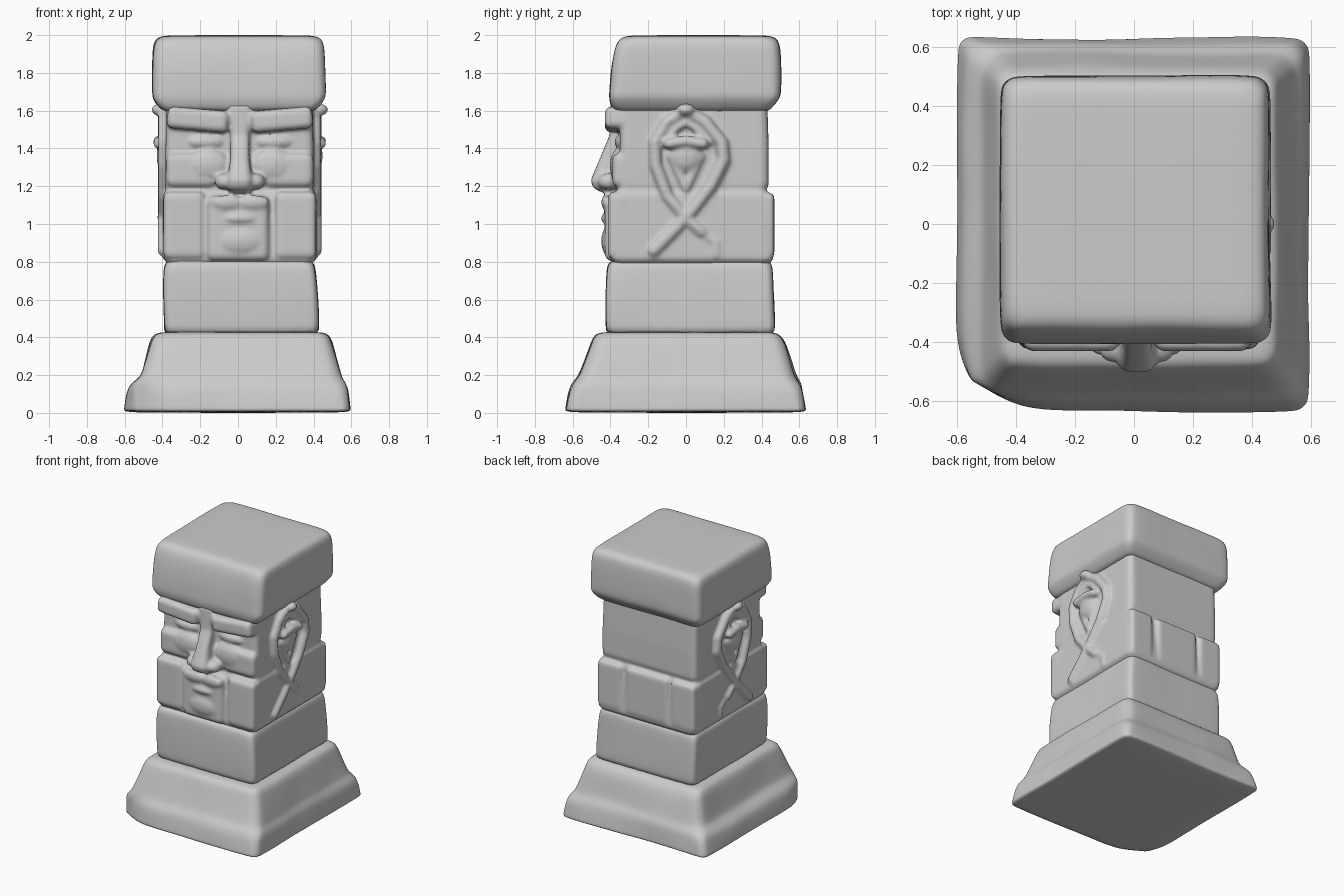
import bpy, bmesh, math
from mathutils import Vector, Matrix, noise


def ring_points(z, x0, x1, y0, y1, r, side=7, arc=4):
    """Rounded rectangle at height z with evenly divided sides."""
    corners = [(x1 - r, y0 + r, -90), (x1 - r, y1 - r, 0), (x0 + r, y1 - r, 90), (x0 + r, y0 + r, 180)]
    pts = []
    for i, (cx, cy, a0) in enumerate(corners):
        for k in range(arc):
            a = math.radians(a0 + 90 * k / (arc - 1))
            pts.append(Vector((cx + r * math.cos(a), cy + r * math.sin(a), z)))
        nx, ny, a1 = corners[(i + 1) % 4]
        a = math.radians(a1)
        end = Vector((nx + r * math.cos(a), ny + r * math.sin(a), z))
        start = pts[-1]
        pts += [start.lerp(end, k / side) for k in range(1, side)]
    return pts


def loft(bm, rings):
    """Closed stack of rounded rectangles (z, x0, x1, y0, y1, r)."""
    loops = [[bm.verts.new(p) for p in ring_points(*r)] for r in rings]
    n = len(loops[0])
    for a, b in zip(loops, loops[1:]):
        for i in range(n):
            j = (i + 1) % n
            bm.faces.new((a[i], a[j], b[j], b[i]))
    bm.faces.new(loops[0][::-1])
    bm.faces.new(loops[-1])


def block(bm, x0, x1, y0, y1, z0, z1, bevel=0.025, tilt=0):
    """Bevelled stone block, optionally tilted about the y axis."""
    m = (Matrix.Translation(((x0 + x1) / 2, (y0 + y1) / 2, (z0 + z1) / 2))
         @ Matrix.Rotation(math.radians(tilt), 4, 'Y')
         @ Matrix.Diagonal((x1 - x0, y1 - y0, z1 - z0, 1)))
    verts = bmesh.ops.create_cube(bm, size=1, matrix=m)['verts']
    edges = list({e for v in verts for e in v.link_edges})
    bmesh.ops.bevel(bm, geom=edges, offset=bevel, segments=3, profile=0.5, affect='EDGES')


def blob(bm, c, s):
    bmesh.ops.create_icosphere(bm, subdivisions=2, radius=1,
                               matrix=Matrix.Translation(c) @ Matrix.Diagonal((*s, 1)))


def ridge(bm, x, pts, r):
    """Chain of overlapping beads along (y, z) points on a side face."""
    for (ya, za), (yb, zb) in zip(pts, pts[1:]):
        n = max(2, int(math.hypot(yb - ya, zb - za) / 0.015))
        for k in range(n + 1):
            t = k / n
            blob(bm, (x, ya + (yb - ya) * t, za + (zb - za) * t), (r * 1.1, r, r))


def finish(bm, name):
    me = bpy.data.meshes.new(name)
    bmesh.ops.recalc_face_normals(bm, faces=bm.faces)
    for f in bm.faces:
        f.smooth = True
    bm.to_mesh(me)
    bm.free()
    ob = bpy.data.objects.new(name, me)
    bpy.context.collection.objects.link(ob)
    return ob


def worn_stone(name, rings, wear=0.008, chip=None):
    """Lofted stone with slightly uneven faces and an optional cut-off corner."""
    bm = bmesh.new()
    loft(bm, rings)
    zs = (rings[0][0], rings[-1][0])
    for v in bm.verts:
        d = noise.noise_vector(v.co * 4) * wear
        if min(abs(v.co.z - z) for z in zs) < 0.012:
            d.z = 0
        v.co += d
        if chip:
            over = v.co.dot(chip[0]) - chip[1]
            if over > 0:
                v.co -= chip[0] * over
    ob = finish(bm, name)
    sub = ob.modifiers.new("Soften", 'SUBSURF')
    sub.levels = sub.render_levels = 2
    return ob


# Stepped, flared plinth with a broken front left corner
worn_stone("plinth", [
    (0.00, -0.60, 0.595, -0.635, 0.63, 0.05),
    (0.01, -0.60, 0.595, -0.635, 0.63, 0.05),
    (0.10, -0.585, 0.585, -0.62, 0.62, 0.06),
    (0.15, -0.57, 0.575, -0.605, 0.61, 0.07),
    (0.185, -0.52, 0.55, -0.575, 0.585, 0.08),
    (0.22, -0.505, 0.54, -0.56, 0.57, 0.08),
    (0.34, -0.475, 0.505, -0.515, 0.535, 0.07),
    (0.39, -0.46, 0.49, -0.495, 0.515, 0.06),
    (0.425, -0.435, 0.465, -0.47, 0.485, 0.05),
    (0.43, -0.36, 0.39, -0.40, 0.42, 0.05)],
    wear=0.014, chip=(Vector((-0.509, -0.861, 0)), 0.736))

# Plain neck course
worn_stone("neck", [
    (0.40, -0.39, 0.42, -0.42, 0.46, 0.04),
    (0.44, -0.39, 0.43, -0.425, 0.475, 0.04),
    (0.60, -0.395, 0.425, -0.425, 0.467, 0.04),
    (0.76, -0.395, 0.41, -0.42, 0.46, 0.04),
    (0.79, -0.385, 0.40, -0.41, 0.45, 0.05),
    (0.82, -0.36, 0.375, -0.38, 0.42, 0.05)])

# Heavy capstone
worn_stone("capstone", [
    (1.59, -0.38, 0.39, -0.35, 0.42, 0.05),
    (1.605, -0.41, 0.42, -0.39, 0.445, 0.05),
    (1.66, -0.452, 0.462, -0.405, 0.495, 0.05),
    (1.70, -0.455, 0.465, -0.405, 0.503, 0.06),
    (1.82, -0.453, 0.46, -0.397, 0.503, 0.06),
    (1.92, -0.45, 0.458, -0.378, 0.50, 0.06),
    (1.97, -0.44, 0.448, -0.358, 0.49, 0.06),
    (1.995, -0.41, 0.42, -0.325, 0.46, 0.07),
    (2.00, -0.34, 0.35, -0.26, 0.39, 0.07)], wear=0.006)

# Carved head: core stone with the features fused on
bm = bmesh.new()
loft(bm, [
    (0.785, -0.37, 0.385, -0.38, 0.44, 0.04),
    (0.815, -0.392, 0.415, -0.395, 0.462, 0.04),
    (1.00, -0.397, 0.415, -0.39, 0.45, 0.04),
    (1.155, -0.397, 0.41, -0.375, 0.435, 0.04),
    (1.18, -0.38, 0.395, -0.36, 0.425, 0.04),
    (1.21, -0.385, 0.40, -0.36, 0.438, 0.04),
    (1.40, -0.383, 0.40, -0.35, 0.438, 0.04),
    (1.65, -0.38, 0.395, -0.35, 0.43, 0.04)])

# Nose
loft(bm, [
    (1.165, -0.04, 0.06, -0.44, -0.30, 0.03),
    (1.19, -0.055, 0.075, -0.49, -0.30, 0.04),
    (1.23, -0.055, 0.075, -0.505, -0.30, 0.04),
    (1.35, -0.04, 0.06, -0.455, -0.30, 0.03),
    (1.47, -0.04, 0.06, -0.405, -0.30, 0.03),
    (1.63, -0.06, 0.075, -0.40, -0.30, 0.03)])

for s in (-1, 1):
    cx = 0.01
    span = lambda a, b: sorted((cx + s * a, cx + s * b))
    block(bm, *span(0.06, 0.385), -0.43, -0.30, 1.495, 1.61, 0.03, tilt=-5 * s)   # brow
    blob(bm, (cx + s * 0.18, -0.345, 1.435), (0.10, 0.035, 0.035))               # eyelid
    block(bm, *span(0.13, 0.39), -0.39, -0.30, 1.195, 1.375, 0.035)              # cheek
    blob(bm, (cx + s * 0.17, -0.36, 1.31), (0.12, 0.045, 0.09))
    blob(bm, (cx + s * 0.085, -0.41, 1.225), (0.05, 0.06, 0.045))                # nostril
    block(bm, *span(0.185, 0.405), -0.413, -0.30, 0.815, 1.17, 0.03)             # jaw
    block(bm, *span(0.205, 0.40), 0.35, 0.467, 0.82, 1.165, 0.025)               # rear corner stone
    blob(bm, (cx + s * 0.07, -0.425, 1.115), (0.09, 0.025, 0.04))                # moustache

# Chin, lips and middle rear stone
block(bm, -0.165, 0.165, -0.43, -0.30, 0.805, 1.15, 0.035)
blob(bm, (0.01, -0.428, 1.03), (0.085, 0.024, 0.025))
blob(bm, (0.01, -0.42, 0.91), (0.12, 0.03, 0.07))
block(bm, -0.175, 0.175, 0.35, 0.468, 0.82, 1.165, 0.025)

# Ears: crossing almond-shaped rims, inner peak, cross fold and hollow cup
for x, s in ((0.405, 1), (-0.388, -1)):
    ridge(bm, x, [(0, 1.60), (0.10, 1.54), (0.19, 1.43), (0.20, 1.34), (0.13, 1.20),
                  (0.03, 1.07), (-0.06, 0.97), (-0.17, 0.86)], 0.037)
    ridge(bm, x, [(0, 1.60), (-0.10, 1.54), (-0.165, 1.43), (-0.16, 1.31), (-0.10, 1.15),
                  (0, 1.03), (0.08, 0.96)], 0.034)
    ridge(bm, x - s * 0.01, [(0.08, 0.96), (0.16, 0.90), (0.16, 0.84)], 0.03)
    ridge(bm, x, [(-0.11, 1.43), (-0.05, 1.51), (0, 1.54), (0.05, 1.51), (0.11, 1.43)], 0.025)
    ridge(bm, x + s * 0.03, [(-0.09, 1.425), (0, 1.44), (0.09, 1.425)], 0.03)
    ridge(bm, x - s * 0.005, [(-0.08, 1.36), (0, 1.19), (0.08, 1.36)], 0.025)
    blob(bm, (x, 0, 1.36), (0.045, 0.09, 0.09))
    blob(bm, (x + s * 0.02, 0, 1.605), (0.055, 0.05, 0.035))

head = finish(bm, "carved_head")
fuse = head.modifiers.new("Fuse", 'REMESH')
fuse.mode = 'VOXEL'
fuse.voxel_size = 0.011
fuse.use_smooth_shade = True
wear = head.modifiers.new("Wear", 'SMOOTH')
wear.factor = 0.5
wear.iterations = 6
